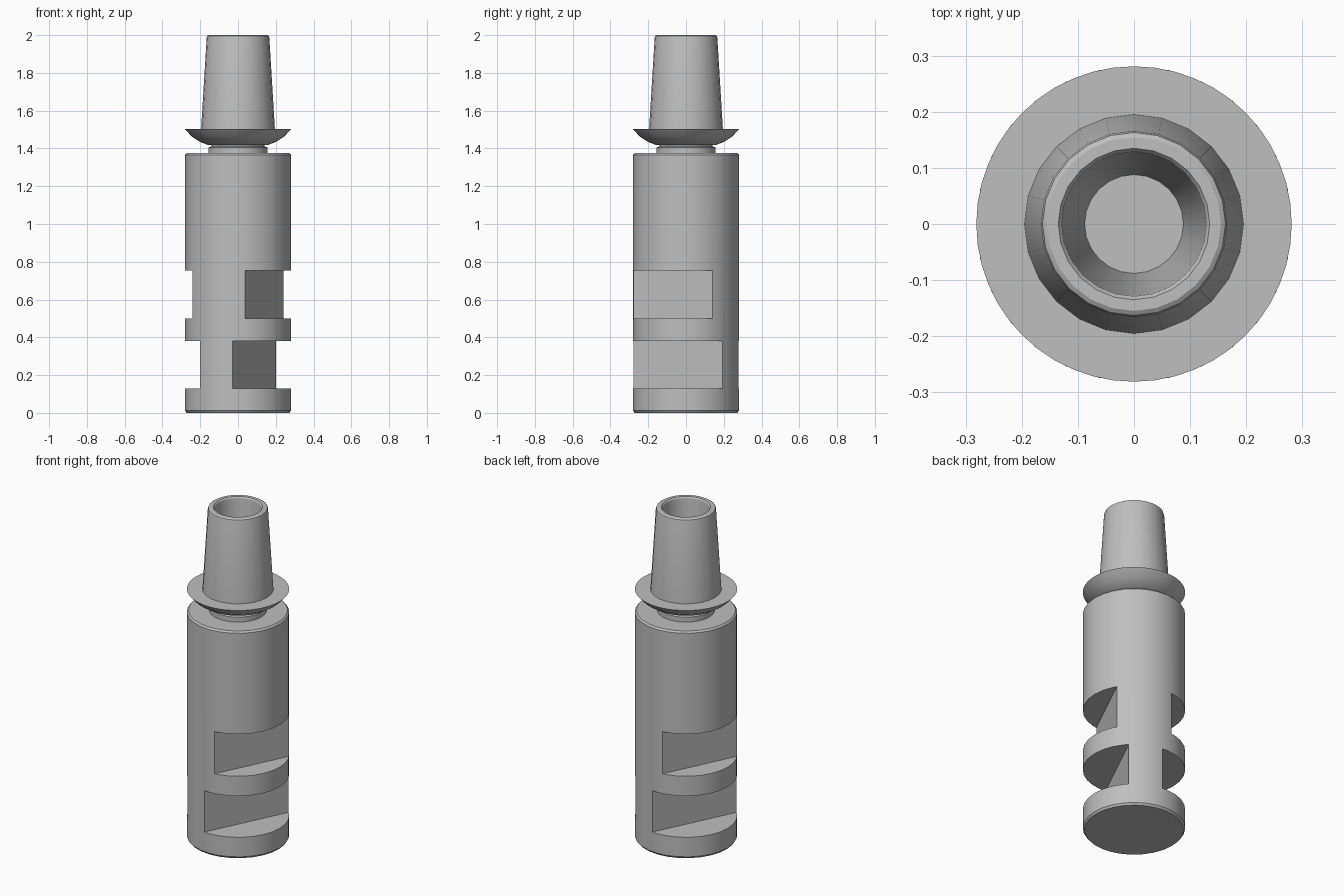
import bpy, bmesh, math
from mathutils import Matrix, Vector

cube = bpy.data.objects.get("Cube")
if cube:
    bpy.data.objects.remove(cube, do_unlink=True)

# Single grey metal
metal = bpy.data.materials.new("grey metal")
metal.use_nodes = True
colour = (0.52, 0.52, 0.52, 1)
metal.diffuse_color = colour
metal.node_tree.nodes["Principled BSDF"].inputs["Base Color"].default_value = colour


def make_object(name, bm):
    mesh = bpy.data.meshes.new(name)
    bm.to_mesh(mesh)
    bm.free()
    mesh.materials.append(metal)
    obj = bpy.data.objects.new(name, mesh)
    bpy.context.collection.objects.link(obj)
    return obj


def lathe(name, profile, sides):
    """Revolve (radius, height) points, running axis to axis, into a solid."""
    bm = bmesh.new()
    verts = [bm.verts.new((r, 0, z)) for r, z in profile]
    edges = [bm.edges.new(pair) for pair in zip(verts, verts[1:])]
    bmesh.ops.spin(bm, geom=verts + edges, cent=(0, 0, 0), axis=(0, 0, 1),
                   angle=math.tau, steps=sides)
    bmesh.ops.remove_doubles(bm, verts=bm.verts, dist=1e-5)
    bmesh.ops.recalc_face_normals(bm, faces=bm.faces)
    return make_object(name, bm)


def select_only(obj):
    bpy.ops.object.select_all(action='DESELECT')
    obj.select_set(True)
    bpy.context.view_layer.objects.active = obj


def smooth(obj):
    select_only(obj)
    bpy.ops.object.shade_smooth_by_angle(angle=math.radians(30))


# Cylindrical body with chamfered ends
body = lathe("body", [(0, 0), (0.272, 0), (0.281, 0.012), (0.281, 1.365),
                      (0.272, 1.375), (0, 1.375)], 28)

# Two levels of paired parallel flats: distance from axis, bottom, top
FLAT_ANGLE = math.radians(-26)
for distance, low, high in [(0.096, 0.13, 0.38), (0.155, 0.5, 0.755)]:
    for turn in (0, math.pi):
        bm = bmesh.new()
        bmesh.ops.create_cube(bm, size=1)
        bmesh.ops.scale(bm, vec=(0.4, 1, high - low), verts=bm.verts)
        bmesh.ops.translate(bm, vec=Vector((distance + 0.2, 0, (low + high) / 2)),
                            verts=bm.verts)
        bmesh.ops.rotate(bm, cent=(0, 0, 0), verts=bm.verts,
                         matrix=Matrix.Rotation(FLAT_ANGLE + turn, 3, 'Z'))
        cutter = make_object("flat_cutter", bm)
        cutter.hide_render = True
        cut = body.modifiers.new("flat", 'BOOLEAN')
        cut.operation = 'DIFFERENCE'
        cut.solver = 'EXACT'
        cut.object = cutter
        select_only(body)
        bpy.ops.object.modifier_apply(modifier=cut.name)
        bpy.data.objects.remove(cutter, do_unlink=True)

# Short neck with a narrow groove below the flange
neck = lathe("neck", [(0, 1.36), (0.157, 1.36), (0.157, 1.405), (0.14, 1.411),
                      (0.14, 1.43), (0, 1.43)], 32)

# Flared flange with a flat top
flange = lathe("flange", [(0, 1.418), (0.157, 1.418), (0.2, 1.434), (0.245, 1.463),
                          (0.281, 1.503), (0, 1.503)], 48)

# Tapered post with a rounded rim and a tapered blind bore
post = lathe("tapered_post", [(0, 1.49), (0.196, 1.49), (0.166, 1.985), (0.163, 1.995),
                              (0.155, 2.0), (0.135, 2.0), (0.129, 1.992),
                              (0.088, 1.53), (0, 1.53)], 24)

for part in (body, neck, flange, post):
    smooth(part)
